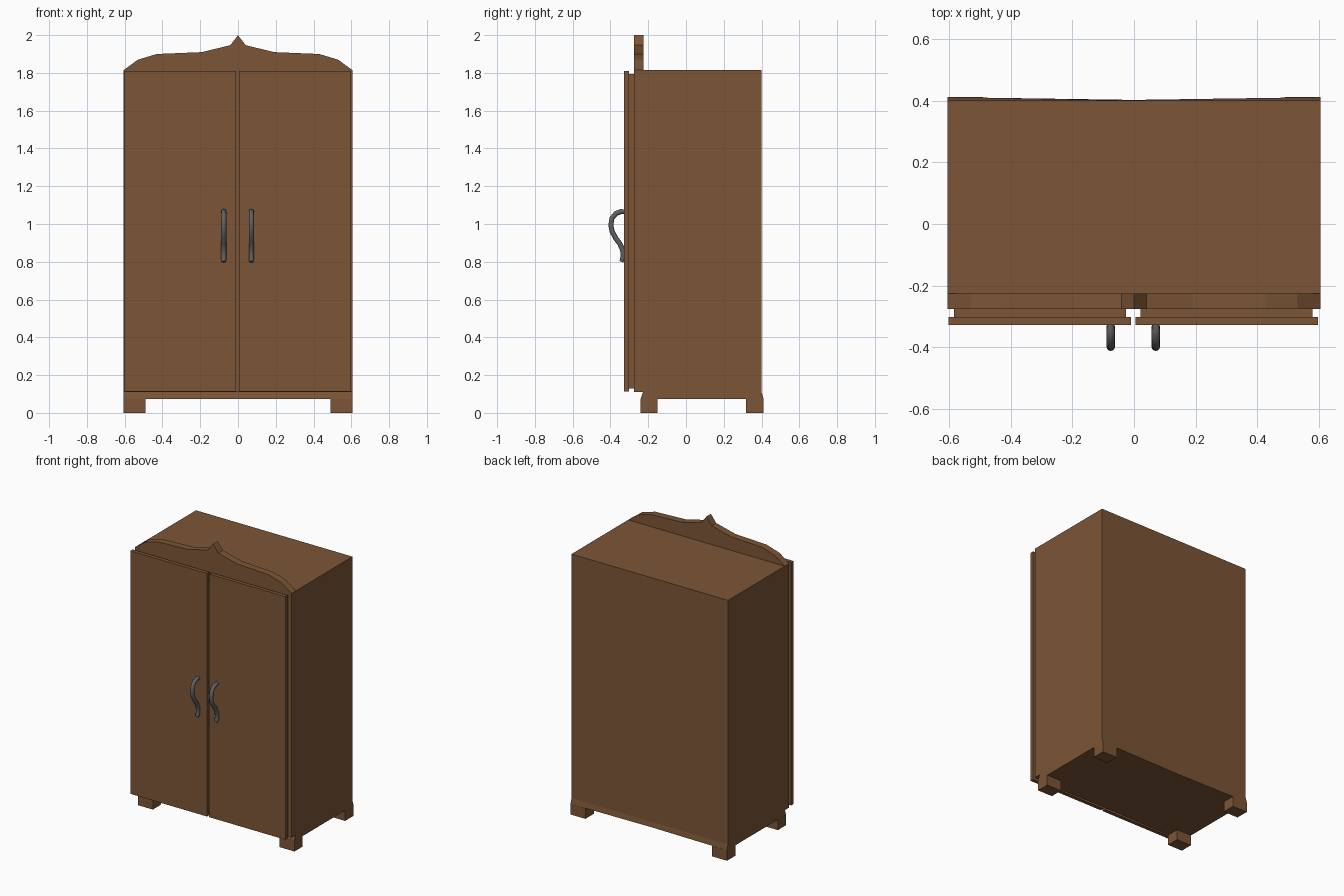
import bpy, bmesh, math

if "Cube" in bpy.data.objects:
    bpy.data.objects.remove(bpy.data.objects["Cube"])


def material(name, rgb):
    m = bpy.data.materials.new(name)
    m.diffuse_color = (*rgb, 1)
    m.use_nodes = True
    m.node_tree.nodes["Principled BSDF"].inputs["Base Color"].default_value = m.diffuse_color
    return m


wood = material("wood", (0.2, 0.093, 0.037))
metal = material("dark_metal", (0.12, 0.12, 0.12))


def finish(name, bm, mat):
    bmesh.ops.recalc_face_normals(bm, faces=bm.faces)
    me = bpy.data.meshes.new(name)
    bm.to_mesh(me)
    bm.free()
    me.materials.append(mat)
    ob = bpy.data.objects.new(name, me)
    bpy.context.collection.objects.link(ob)
    return ob


def loft(name, ring_a, ring_b, mat=wood):
    """Closed solid between two matching rings of points."""
    bm = bmesh.new()
    a = [bm.verts.new(p) for p in ring_a]
    b = [bm.verts.new(p) for p in ring_b]
    n = len(a)
    for i in range(n):
        j = (i + 1) % n
        bm.faces.new((a[i], a[j], b[j], b[i]))
    bm.faces.new(a)
    bm.faces.new(b)
    return finish(name, bm, mat)


def box(name, x, y, z):
    ring = [(x[0], y[0]), (x[1], y[0]), (x[1], y[1]), (x[0], y[1])]
    return loft(name, [(*p, z[0]) for p in ring], [(*p, z[1]) for p in ring])


W = 0.605

# Cabinet carcass
box("cabinet_body", (-W, W), (-0.225, 0.40), (0.11, 1.815))

# Front board rising into the carved crest
half = [(W, 1.815), (0.53, 1.87), (0.43, 1.90), (0.19, 1.91), (0.04, 1.947)]
outline = [(-W, 0.11), (W, 0.11)] + half + [(0, 2.0)] + [(-x, z) for x, z in reversed(half)]
loft("front_board_with_crest",
     [(x, -0.275, z) for x, z in outline], [(x, -0.225, z) for x, z in outline])

# Base skirt, flaring slightly towards the corners
loft("base_skirt",
     [(-W, -0.228, 0.11), (0, -0.228, 0.11), (W, -0.228, 0.11),
      (W, 0.40, 0.11), (0, 0.40, 0.11), (-W, 0.40, 0.11)],
     [(-W, -0.241, 0.073), (0, -0.232, 0.073), (W, -0.241, 0.073),
      (W, 0.411, 0.073), (0, 0.402, 0.073), (-W, 0.411, 0.073)])

# Feet
for side, x in (("left", (-W, -0.49)), ("right", (0.49, W))):
    for end, y in (("front", (-0.241, -0.15)), ("back", (0.318, 0.411))):
        box(f"{end}_{side}_foot", x, y, (0, 0.073))

# Doors (inner lip and outer panel) with curved handles
MID = -0.0025
path = [(-0.322, 1.065), (-0.345, 1.066), (-0.372, 1.055), (-0.392, 1.03),
        (-0.398, 0.995), (-0.391, 0.96), (-0.372, 0.925), (-0.35, 0.895),
        (-0.336, 0.865), (-0.332, 0.835), (-0.336, 0.815), (-0.342, 0.80)]
for side, s in (("left", -1), ("right", 1)):
    def span(a, b):
        return tuple(sorted((MID + s * a, MID + s * b)))
    box(f"{side}_door_lip", span(0.023, 0.581), (-0.303, -0.275), (0.13, 1.795))
    box(f"{side}_door_panel", span(0.008, 0.599), (-0.328, -0.302), (0.113, 1.811))

    # Handle: a ring swept along the path, tapering at the ends
    bm = bmesh.new()
    hx, sides, rings = MID + s * 0.073, 12, []
    for i, (y, z) in enumerate(path):
        p, q = path[max(i - 1, 0)], path[min(i + 1, len(path) - 1)]
        dy, dz = q[0] - p[0], q[1] - p[1]
        d = math.hypot(dy, dz)
        ny, nz = -dz / d, dy / d
        r = 0.0105 if i in (0, len(path) - 1) else 0.0135
        rings.append([bm.verts.new((hx + r * math.cos(t), y + ny * r * math.sin(t),
                                    z + nz * r * math.sin(t)))
                      for t in (2 * math.pi * k / sides for k in range(sides))])
    for a, b in zip(rings, rings[1:]):
        for k in range(sides):
            j = (k + 1) % sides
            bm.faces.new((a[k], a[j], b[j], b[k]))
    bm.faces.new(rings[0])
    bm.faces.new(rings[-1])
    handle = finish(f"{side}_door_handle", bm, metal)
    bpy.ops.object.select_all(action='DESELECT')
    handle.select_set(True)
    bpy.context.view_layer.objects.active = handle
    bpy.ops.object.shade_smooth_by_angle(angle=math.radians(50))
